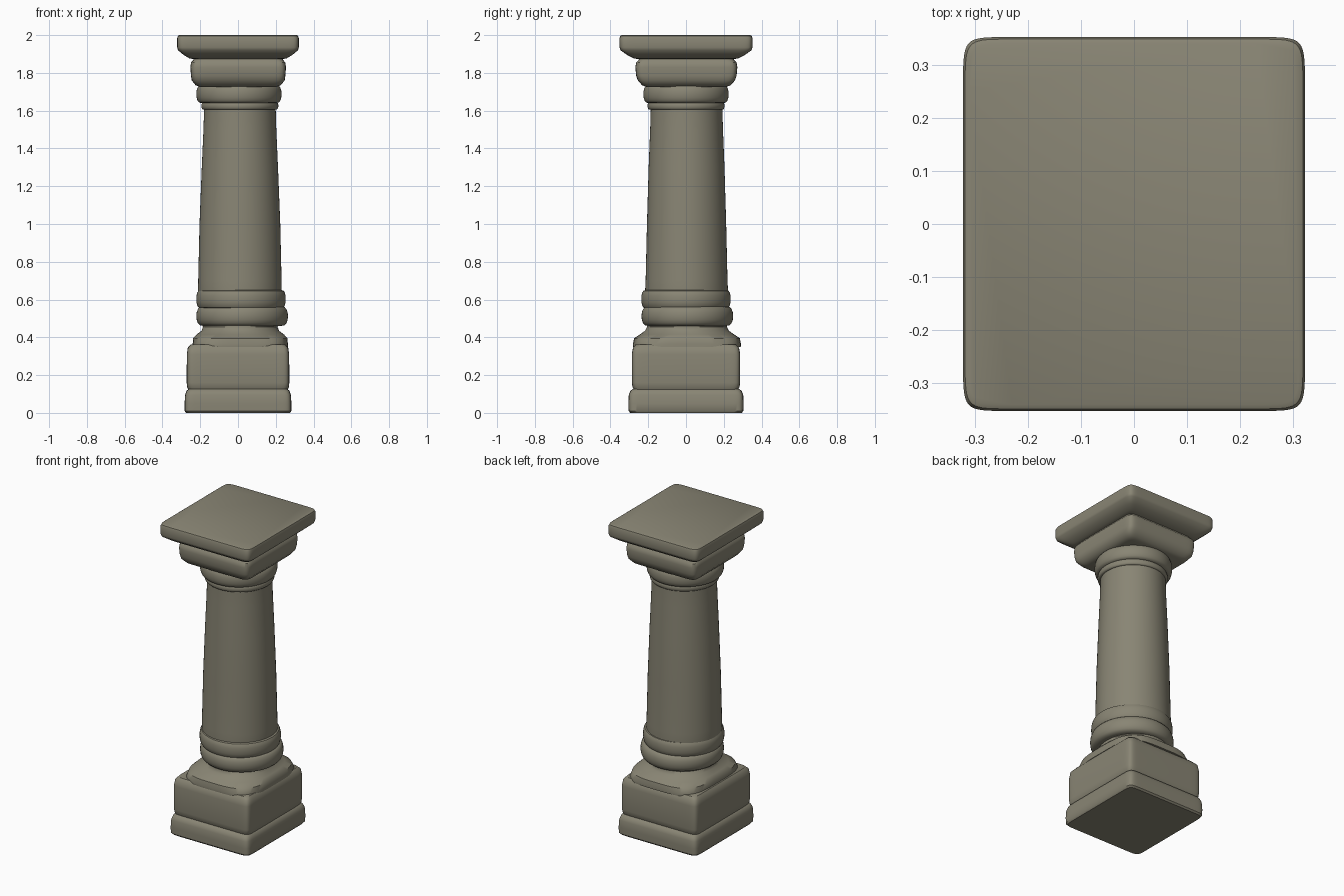
import bpy, bmesh
from math import sin, cos, pi, copysign, radians

cube = bpy.data.objects.get("Cube")
if cube:
    bpy.data.objects.remove(cube, do_unlink=True)

stone = bpy.data.materials.new("weathered stone")
stone.use_nodes = True
colour = (0.25, 0.235, 0.175, 1)
stone.diffuse_color = colour
bsdf = stone.node_tree.nodes["Principled BSDF"]
bsdf.inputs["Base Color"].default_value = colour
bsdf.inputs["Roughness"].default_value = 0.8

SIDES = 64


def loft(name, rings, power=2.0, centre=(0, 0), angle=40):
    """Stack superellipse rings (z, half width, half depth[, power]) and cap them."""
    bm = bmesh.new()
    loops = []
    for z, hx, hy, *own in rings:
        e = 2 / (own[0] if own else power)
        loop = []
        for i in range(SIDES):
            a = 2 * pi * (i + 0.5) / SIDES
            x = copysign(abs(cos(a)) ** e, cos(a)) * hx
            y = copysign(abs(sin(a)) ** e, sin(a)) * hy
            loop.append(bm.verts.new((centre[0] + x, centre[1] + y, z)))
        loops.append(loop)
    for low, high in zip(loops, loops[1:]):
        for i in range(SIDES):
            j = (i + 1) % SIDES
            bm.faces.new((low[i], low[j], high[j], high[i]))
    bm.faces.new(loops[0][::-1])
    bm.faces.new(loops[-1])
    mesh = bpy.data.meshes.new(name)
    bm.to_mesh(mesh)
    bm.free()
    mesh.materials.append(stone)
    obj = bpy.data.objects.new(name, mesh)
    bpy.context.collection.objects.link(obj)
    bpy.ops.object.select_all(action="DESELECT")
    obj.select_set(True)
    bpy.context.view_layer.objects.active = obj
    bpy.ops.object.shade_smooth_by_angle(angle=radians(angle))
    return obj


def bulge(z0, z1, inner, outer, steps=8):
    """Round moulding rings swelling from the inner to the outer radius."""
    rings = []
    for i in range(steps + 1):
        t = pi * i / steps
        r = inner + (outer - inner) * sin(t) ** 0.7 if 0 < i < steps else inner
        rings.append(((z0 + z1) / 2 - (z1 - z0) / 2 * cos(t), r, r))
    return rings


# Square foot and pedestal block
loft("base_slab", [(0, .275, .295), (.01, .283, .304), (.05, .283, .305),
                   (.095, .28, .303), (.118, .272, .294), (.13, .255, .275)], 18)
loft("pedestal_block", [(.115, .258, .272), (.135, .269, .283), (.16, .272, .287),
                        (.31, .271, .287), (.345, .266, .281), (.362, .25, .265)], 18)

# Flared foot turning from a soft square into a circle
loft("flared_foot", [(.35, .253, .285, 4), (.365, .252, .286, 4), (.395, .25, .28, 3.4),
                     (.415, .232, .25, 2.7), (.435, .205, .222, 2.2),
                     (.455, .198, .212), (.48, .205, .215)], centre=(.012, .005))

# Round base mouldings
loft("lower_ring", bulge(.46, .565, .205, .243), centre=(.022, .007))
loft("upper_ring", bulge(.555, .65, .215, .237), centre=(.016, 0))

# Tapered column
loft("column_shaft", [(.55, .214, .212), (.64, .222, .22), (.7, .221, .217), (1.0, .214, .21),
                      (1.3, .202, .201), (1.5, .193, .193), (1.6, .19, .19), (1.75, .19, .19)],
     centre=(.01, .003))

# Neck mouldings
loft("neck_fillet", bulge(1.605, 1.645, .19, .204), centre=(.01, 0))
loft("neck_ring", bulge(1.64, 1.735, .198, .226), centre=(.005, 0))

# Square capital block and top slab
loft("capital_block", [(1.725, .2, .21), (1.735, .226, .235), (1.76, .246, .257),
                       (1.785, .25, .266), (1.83, .253, .27), (1.855, .25, .266),
                       (1.868, .238, .253), (1.885, .23, .245)], 14, (.001, .002))
loft("top_slab", [(1.873, .235, .255), (1.877, .258, .277), (1.895, .288, .312),
                  (1.92, .318, .347), (1.935, .322, .352), (1.985, .322, .352),
                  (1.996, .318, .348), (2.0, .31, .34)], 20)
